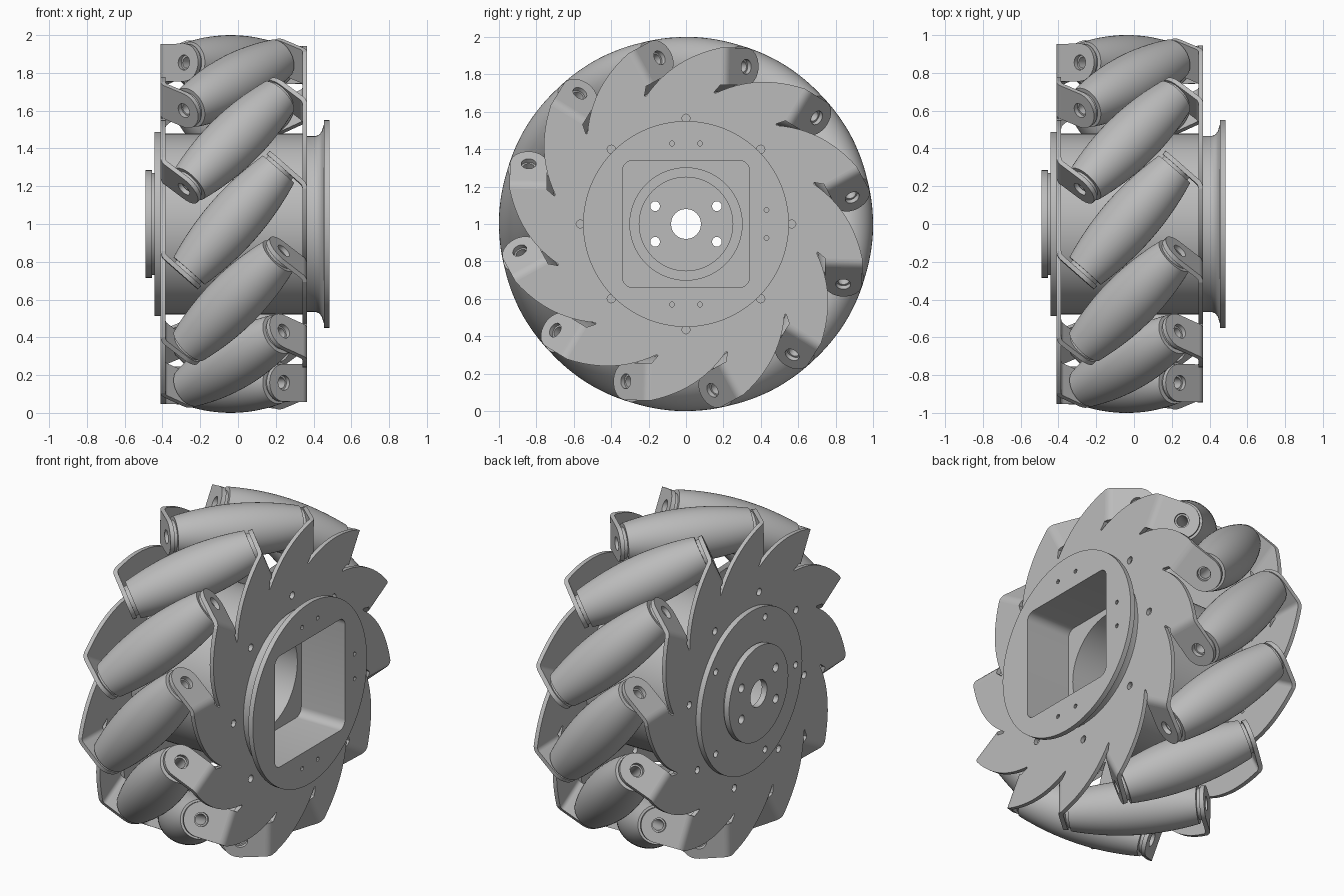
import bpy, bmesh
from math import sin, cos, pi, radians, sqrt, hypot
from mathutils import Matrix, Vector

if "Cube" in bpy.data.objects:
    bpy.data.objects.remove(bpy.data.objects["Cube"])

grey = bpy.data.materials.new("plain grey")
grey.use_nodes = True
COLOUR = (0.5, 0.5, 0.5, 1)
grey.diffuse_color = COLOUR
grey.node_tree.nodes["Principled BSDF"].inputs["Base Color"].default_value = COLOUR

# Main dimensions
COUNT = 12
XC = -0.022                  # middle plane of the rollers
R = 0.848                    # roller axis distance from the wheel axis
TILT = radians(48.7)
C, S = cos(TILT), sin(TILT)
START = radians(28.6)
FACE = 0.388                 # plate outer face from the middle plane
TAB_FACE = 0.401             # tab outer face along the roller axis
THICK = 0.025
BEND = 0.06
TAB_R = 0.1


def frame(x, y, z, origin=(0, 0, 0)):
    m = Matrix((x, y, z)).transposed().to_4x4()
    m.translation = origin
    return m


def finish(mesh):
    bm = bmesh.new()
    bm.from_mesh(mesh)
    bmesh.ops.remove_doubles(bm, verts=bm.verts, dist=1e-5)
    bmesh.ops.recalc_face_normals(bm, faces=bm.faces)
    bm.to_mesh(mesh)
    bm.free()
    mesh.materials.clear()
    mesh.materials.append(grey)
    mesh.shade_smooth()
    mesh.set_sharp_from_angle(angle=radians(32))
    return mesh


def prism(loops, thick):
    """Flat outline with holes, thickened evenly about its local z = 0."""
    cu = bpy.data.curves.new("outline", 'CURVE')
    cu.dimensions, cu.fill_mode, cu.extrude = '2D', 'BOTH', thick / 2
    for loop in loops:
        sp = cu.splines.new('POLY')
        sp.points.add(len(loop) - 1)
        for p, (x, y) in zip(sp.points, loop):
            p.co = (x, y, 0, 1)
        sp.use_cyclic_u = True
    ob = bpy.data.objects.new("outline", cu)
    bpy.context.collection.objects.link(ob)
    dg = bpy.context.evaluated_depsgraph_get()
    mesh = bpy.data.meshes.new_from_object(ob.evaluated_get(dg))
    bpy.data.objects.remove(ob)
    return finish(mesh)


def lathe(profile, closed=False, steps=48):
    bm = bmesh.new()
    vs = [bm.verts.new((r, 0, z)) for r, z in profile]
    es = [bm.edges.new(p) for p in zip(vs, vs[1:])]
    if closed:
        es.append(bm.edges.new((vs[-1], vs[0])))
    bmesh.ops.spin(bm, geom=vs + es, cent=(0, 0, 0), axis=(0, 0, 1),
                   angle=2 * pi, steps=steps)
    mesh = bpy.data.meshes.new("lathe")
    bm.to_mesh(mesh)
    bm.free()
    return finish(mesh)


def place(name, mesh, matrix):
    mesh.name = name
    ob = bpy.data.objects.new(name, mesh)
    bpy.context.collection.objects.link(ob)
    ob.matrix_world = matrix


def circle(r, cx=0, cy=0, n=24):
    return [(cx + r * cos(2 * pi * i / n), cy + r * sin(2 * pi * i / n)) for i in range(n)]


def rounded_square(h, r, n=6):
    pts = []
    for q in range(4):
        a0 = q * pi / 2
        cx, cy = (h - r) * sqrt(2) * cos(a0 + pi / 4), (h - r) * sqrt(2) * sin(a0 + pi / 4)
        pts += [(cx + r * cos(a0 + i * pi / 2 / n), cy + r * sin(a0 + i * pi / 2 / n))
                for i in range(n + 1)]
    return pts


def axial(x):
    return frame((0, 1, 0), (0, 0, 1), (1, 0, 0), (x, 0, 1))


def disc(name, x0, x1, loops):
    place(name, prism(loops, x1 - x0), axial((x0 + x1) / 2))


# Hub drum with flared neck
place("hub_drum", lathe([(0.478, -0.4), (0.478, 0.355), (0.465, 0.36), (0.465, 0.41),
                         (0.473, 0.43), (0.49, 0.443), (0.53, 0.456)], steps=96), axial(0))

# Flange with square opening and small screw holes
screws = [circle(0.013, sx * 0.075, sz * 0.43, 10) for sx in (-1, 1) for sz in (-1, 1)]
screws += [circle(0.013, 0.43, sz * 0.075, 10) for sz in (-1, 1)]
disc("flange", 0.455, 0.485, [circle(0.55, n=96), rounded_square(0.338, 0.05)] + screws)

# Square tunnel, its floor, and the round bore behind
disc("square_tunnel", 0.185, 0.456, [rounded_square(0.343, 0.055), rounded_square(0.338, 0.05)])
disc("tunnel_floor", 0.17, 0.19, [circle(0.477, n=64), circle(0.3, n=64)])
disc("bore", -0.41, 0.18, [circle(0.31, n=64), circle(0.3, n=64)])

# Back disc and end cap
bolts = [circle(0.02, -0.425 * cos(2 * pi * i / 5), 0.425 * sin(2 * pi * i / 5), 12)
         for i in range(5)]
disc("back_disc", -0.442, -0.408, [circle(0.488, n=96), circle(0.25, n=64)] + bolts)
disc("cap_neck", -0.46, -0.44, [circle(0.27, n=64), circle(0.25, n=64)])
cap_holes = [circle(0.026, sx * 0.165, sz * 0.095, 16) for sx in (-1, 1) for sz in (-1, 1)]
disc("end_cap", -0.49, -0.455, [circle(0.285, n=64), circle(0.08, n=32)] + cap_holes)

# Bend geometry shared by the plates and tabs
hole_x, hole_t = TAB_FACE * C, TAB_FACE * S
to_corner = (FACE - hole_x) / S
tangent = BEND * sin(TILT / 2) / cos(TILT / 2)
bend_t = hole_t - C * to_corner - tangent


# Saw-toothed side plate outline: spiral edge, bend line, notch
def polar(r, phi):
    return (-r * sin(phi), r * cos(phi))


tip_r, tip_phi = hypot(R + TAB_R, bend_t), -Vector((R + TAB_R, bend_t)).angle(Vector((1, 0)))
root_r, root_phi = 0.715, radians(18.8)
outline = []
for k in range(COUNT):
    turn = -k * 2 * pi / COUNT
    blade = []
    for i in range(13):
        f = i / 12
        blade.append(polar(root_r + (tip_r - root_r) * f + 0.012 * sin(pi * f),
                           root_phi + (tip_phi - root_phi) * f))
    blade.append((bend_t, R - TAB_R))
    blade.append(polar(0.72, radians(-10.6)))
    rot = Matrix.Rotation(turn, 2)
    outline += [tuple(rot @ Vector(p)) for p in blade]
plate_holes = [circle(0.022, *polar(0.565, i * pi / 4 - START), 12) for i in range(8)]
plate_mesh = prism([outline, circle(0.47, n=64)] + plate_holes, THICK)

# Curved bend strip
arc = [TILT * i / 6 for i in range(7)]
ring = [(FACE - BEND + BEND * cos(a), bend_t + BEND * sin(a)) for a in arc]
ring += [(FACE - BEND + (BEND - THICK) * cos(a), bend_t + (BEND - THICK) * sin(a))
         for a in reversed(arc)]
bend_mesh = prism([ring], 2 * TAB_R)

# Round-ended tab with a pin hole
root = -(to_corner - tangent)
tab = [(root, -TAB_R)]
tab += [(TAB_R * sin(pi * i / 16), -TAB_R * cos(pi * i / 16)) for i in range(17)]
tab.append((root, TAB_R))
tab_mesh = prism([tab, circle(0.04)], THICK)

# Barrel roller with end collars and a bore
half, inner = 0.358, TAB_FACE - THICK
barrel = [(1 - sqrt(R * R + (S * t) ** 2), t) for t in
          [half * (i / 8 - 1) for i in range(17)]]
roller_mesh = lathe([(0.03, -inner), (0.088, -inner), (0.088, -half)] + barrel +
                    [(0.088, half), (0.088, inner), (0.03, inner)], closed=True)

# Arrange everything around the wheel
plate_frame = frame((0, 1, 0), (0, 0, 1), (1, 0, 0), (FACE - THICK / 2, 0, 0))
bend_frame = Matrix.Translation((0, 0, R))
tilted = frame((-S, C, 0), (0, 0, 1), (C, S, 0), (0, 0, R))
tab_frame = tilted @ Matrix.Translation((0, 0, TAB_FACE - THICK / 2))
sides = (("right", Matrix.Identity(4)), ("left", Matrix.Rotation(pi, 4, 'Z')))
for k in range(COUNT):
    a = START + k * 2 * pi / COUNT
    base = frame((1, 0, 0), (0, sin(a), -cos(a)), (0, cos(a), sin(a)), (XC, 0, 1))
    place("roller", roller_mesh, base @ tilted)
    for side, flip in sides:
        if k == 0:
            place(side + "_plate", plate_mesh, base @ flip @ plate_frame)
        place(side + "_bend", bend_mesh, base @ flip @ bend_frame)
        place(side + "_tab", tab_mesh, base @ flip @ tab_frame)
